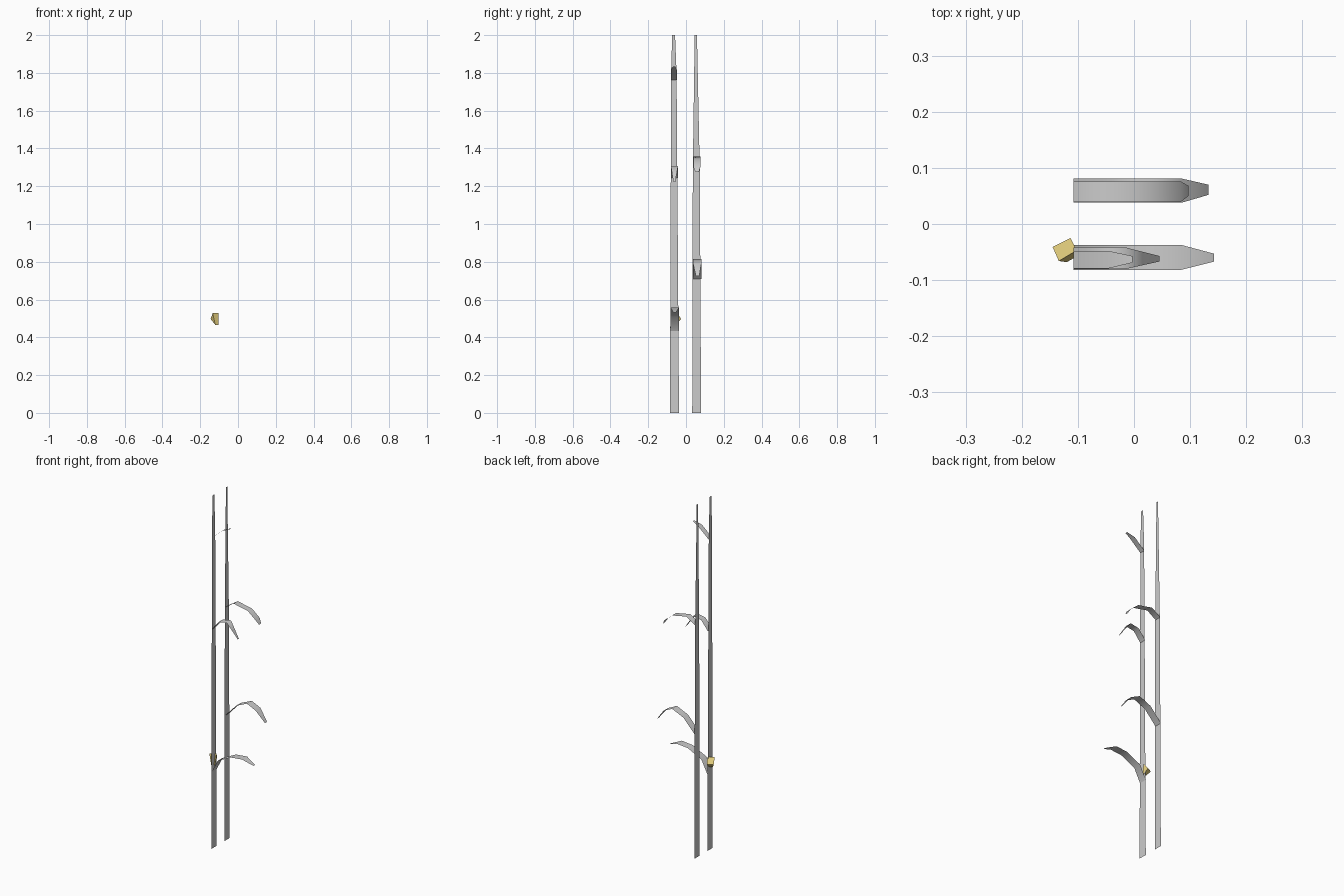
import bpy

if "Cube" in bpy.data.objects:
    bpy.data.objects.remove(bpy.data.objects["Cube"])

def add_mesh(name, verts, faces, smooth=False):
    me = bpy.data.meshes.new(name)
    me.from_pydata(verts, [], faces)
    me.update()
    ob = bpy.data.objects.new(name, me)
    bpy.context.collection.objects.link(ob)
    for p in me.polygons:
        p.use_smooth = smooth
    return ob

def strip(name, path, smooth=False):
    """Flat ribbon: each path entry is (x, z, y_low, y_high)."""
    verts = []
    for x, z, y0, y1 in path:
        verts += [(x, y0, z), (x, y1, z)]
    faces = [(i, i + 1, i + 3, i + 2) for i in range(0, len(verts) - 2, 2)]
    return add_mesh(name, verts, faces, smooth)

def leaf(name, spine, y0, y1, tip, body):
    """Arched leaf: full width for `body` points, then narrows to the tip."""
    path = []
    n = len(spine)
    for i, (x, z) in enumerate(spine):
        t = max(0, i - body + 1) / (n - body)
        path.append((x, z, y0 + (tip[0] - y0) * t, y1 + (tip[1] - y1) * t))
    return strip(name, path, True)

X = -0.108  # plane of both stalks

# Tapered flat stalks
strip("front_stalk", [(X, 0, -.085, -.037), (X, 1.13, -.081, -.045),
                      (X, 1.8, -.079, -.05), (X, 2, -.073, -.058)])
strip("back_stalk", [(X, 0, .033, .08), (X, 1.28, .036, .073), (X, 2, .046, .058)])

# Leaves on the front stalk
leaf("front_leaf_low", [(X, .434), (-.071, .508), (.013, .55), (.083, .557), (.143, .532)],
     -.082, -.037, (-.067, -.053), 4)
leaf("front_leaf_mid", [(X, 1.243), (-.066, 1.296), (-.014, 1.305), (.015, 1.265), (.045, 1.222)],
     -.08, -.042, (-.067, -.057), 3)
leaf("front_leaf_top", [(X, 1.762), (-.045, 1.817), (-.003, 1.834)],
     -.079, -.048, (-.069, -.057), 2)

# Leaves on the back stalk
leaf("back_leaf_low", [(X, .709), (-.04, .783), (.03, .814), (.085, .788), (.133, .726)],
     .038, .081, (.052, .07), 4)
leaf("back_leaf_high", [(X, 1.323), (-.055, 1.358), (.035, 1.34), (.083, 1.3), (.097, 1.275)],
     .039, .076, (.05, .068), 4)

# Small wedge-shaped yellow bud against the front stalk
bud = add_mesh("bud",
    [(-.145, -.041, .497), (-.113, -.025, .497), (-.102, -.047, .528),
     (-.134, -.066, .528), (-.12, -.068, .466), (-.104, -.059, .466)],
    [(0, 3, 2, 1), (0, 1, 5, 4), (0, 4, 3), (1, 2, 5), (2, 3, 4, 5)])
mat = bpy.data.materials.new("bud_yellow")
mat.diffuse_color = (0.75, 0.6, 0.2, 1)
mat.use_nodes = True
mat.node_tree.nodes["Principled BSDF"].inputs["Base Color"].default_value = mat.diffuse_color
bud.data.materials.append(mat)
